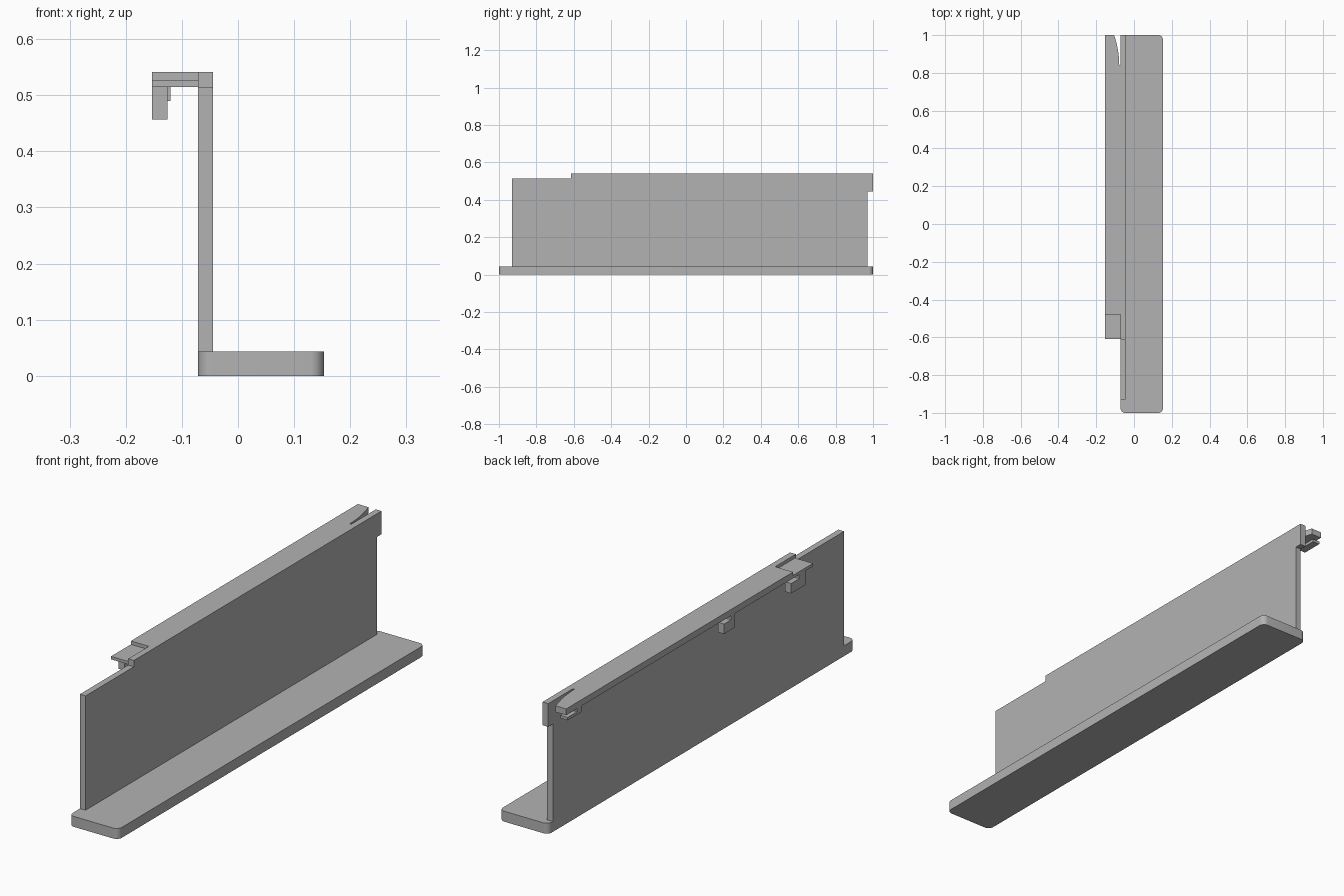
import bpy, bmesh, math

if "Cube" in bpy.data.objects:
    bpy.data.objects.remove(bpy.data.objects["Cube"])

grey = bpy.data.materials.new("grey plastic")
grey.diffuse_color = (0.45, 0.45, 0.45, 1)
grey.use_nodes = True
grey.node_tree.nodes["Principled BSDF"].inputs["Base Color"].default_value = grey.diffuse_color


def prism(name, pts, axis, lo, hi):
    """Extrude a closed 2D outline along x (outline is y,z) or z (outline is x,y)."""
    place = (lambda a, b, d: (d, a, b)) if axis == "x" else (lambda a, b, d: (a, b, d))
    bm = bmesh.new()
    face = bm.faces.new([bm.verts.new(place(a, b, lo)) for a, b in pts])
    ext = bmesh.ops.extrude_face_region(bm, geom=[face])
    shift = place(0, 0, hi - lo)
    bmesh.ops.translate(bm, vec=shift, verts=[v for v in ext["geom"] if isinstance(v, bmesh.types.BMVert)])
    bmesh.ops.recalc_face_normals(bm, faces=bm.faces)
    mesh = bpy.data.meshes.new(name)
    bm.to_mesh(mesh)
    bm.free()
    mesh.materials.append(grey)
    obj = bpy.data.objects.new(name, mesh)
    bpy.context.collection.objects.link(obj)
    return obj


def smooth(obj):
    bpy.ops.object.select_all(action="DESELECT")
    obj.select_set(True)
    bpy.context.view_layer.objects.active = obj
    bpy.ops.object.shade_smooth_by_angle(angle=math.radians(30))


def rounded_rect(x0, x1, y0, y1, r, n=8):
    pts = []
    corners = [(x1 - r, y1 - r), (x0 + r, y1 - r), (x0 + r, y0 + r), (x1 - r, y0 + r)]
    for q, (cx, cy) in enumerate(corners):
        for i in range(n + 1):
            a = math.pi / 2 * (q + i / n)
            pts.append((cx + r * math.cos(a), cy + r * math.sin(a)))
    return pts


# Foot plate with rounded corners
smooth(prism("base", rounded_rect(-0.071, 0.153, -1, 1, 0.024), "z", 0, 0.043))

# Upright wall, stepped at the front top and with a tab at the back top
prism("wall", [(-0.93, 0.043), (0.97, 0.043), (0.97, 0.445), (1, 0.445), (1, 0.541),
               (-0.615, 0.541), (-0.615, 0.515), (-0.93, 0.515)], "x", -0.071, -0.045)

# Top flange with a curved slot beside the wall at the back
slot = [(-0.078 - 0.027 * (i / 8) ** 2, 0.84 + 0.16 * i / 8) for i in range(9)]
smooth(prism("flange", [(-0.153, -0.48), (-0.071, -0.48), (-0.071, 0.84)] + slot + [(-0.153, 1)],
             "z", 0.515, 0.541))

# Thin ledge in front of the flange
prism("ledge", [(-0.153, -0.61), (-0.071, -0.61), (-0.071, -0.48), (-0.153, -0.48)], "z", 0.515, 0.527)

# L-shaped hooks hanging below the flange
for name, y0, y1, y2 in (("front_hook", -0.56, -0.52, -0.467), ("middle_hook", -0.10, -0.075, -0.03)):
    prism(name, [(y0, 0.457), (y2, 0.457), (y2, 0.498), (y1, 0.498), (y1, 0.515), (y0, 0.515)],
          "x", -0.153, -0.126)

# Small clip under the back end of the flange
prism("back_clip", [(0.90, 0.49), (0.99, 0.49), (0.99, 0.502), (0.93, 0.502), (0.93, 0.515), (0.90, 0.515)],
      "x", -0.153, -0.12)
